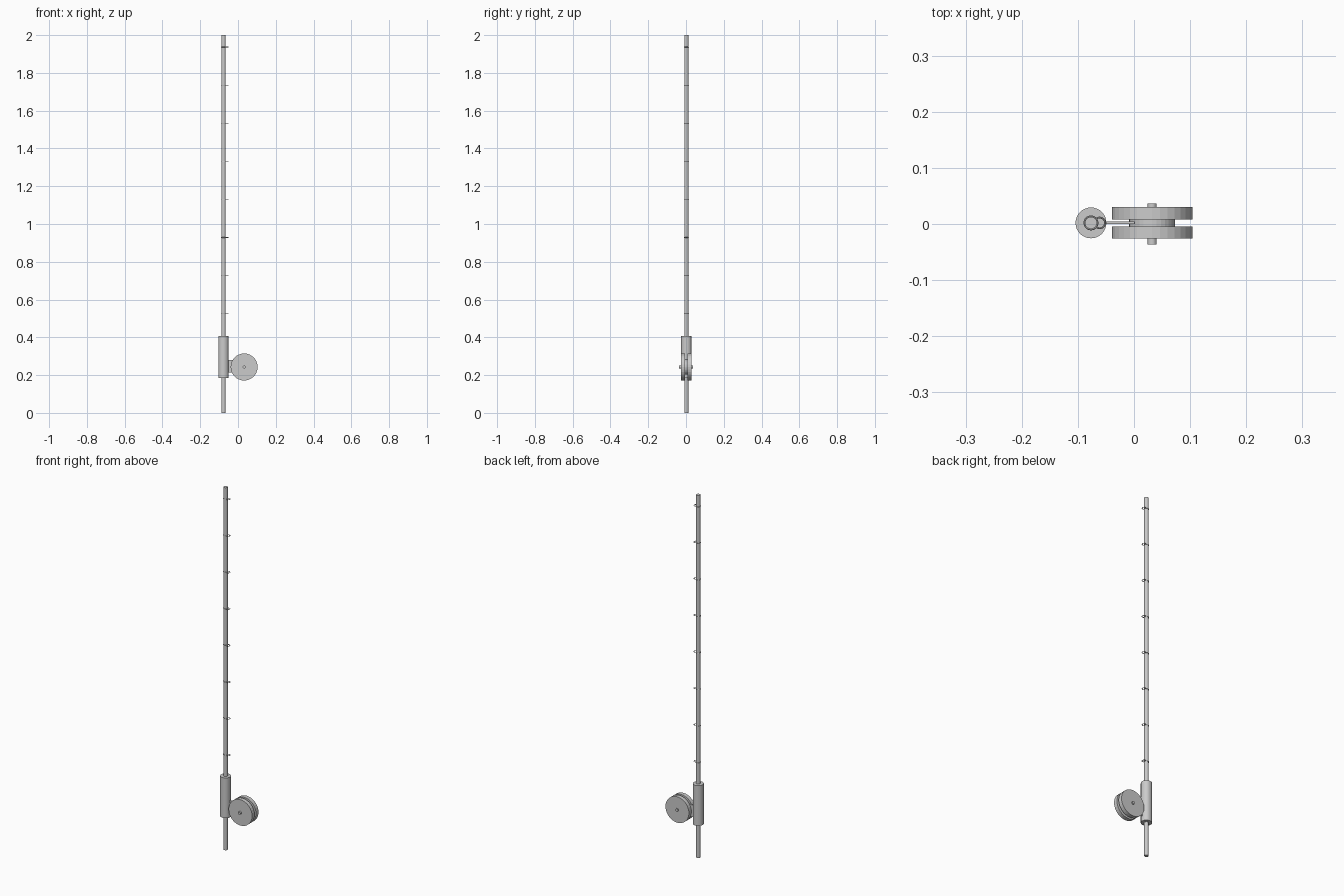
import bpy, math

if "Cube" in bpy.data.objects:
    bpy.data.objects.remove(bpy.data.objects["Cube"])

ROD_X, REEL_X, REEL_Z, MID_Y = -0.0767, 0.0325, 0.243, 0.002


def cylinder(name, r, length, loc, along_y=False, sides=32):
    rot = (math.pi / 2, 0, 0) if along_y else (0, 0, 0)
    bpy.ops.mesh.primitive_cylinder_add(vertices=sides, radius=r, depth=length,
                                        location=loc, rotation=rot)
    ob = bpy.context.object
    ob.name = name
    return ob


def ring(name, major, minor, loc):
    bpy.ops.mesh.primitive_torus_add(major_radius=major, minor_radius=minor,
                                     major_segments=32, minor_segments=8, location=loc)
    bpy.context.object.name = name


# Pole and grip
cylinder("pole", 0.0107, 2.0, (ROD_X, MID_Y, 1.0))
cylinder("grip", 0.0275, 0.222, (ROD_X, MID_Y, 0.296))

# Line guides: a band around the pole with an eyelet beside it
for i in range(8):
    z = 0.525 + i * 0.2017
    ring("guide_band", 0.0117, 0.0016, (ROD_X, MID_Y, z))
    ring("guide_eyelet", 0.0095, 0.0016, (ROD_X + 0.0155, MID_Y, z))

# Reel: two flanges, a hub and a through axle
for s in (-1, 1):
    cylinder("reel_flange", 0.0715, 0.0218, (REEL_X, MID_Y + s * 0.0172, REEL_Z), True)
cylinder("reel_hub", 0.041, 0.014, (REEL_X, MID_Y, REEL_Z), True)
cylinder("reel_axle", 0.008, 0.073, (REEL_X, 0, REEL_Z), True)

# Thin plate joining reel and grip
bpy.ops.mesh.primitive_cube_add(size=1, location=(-0.029, MID_Y, 0.246))
mount = bpy.context.object
mount.name = "reel_mount"
mount.scale = (0.06, 0.0045, 0.066)
